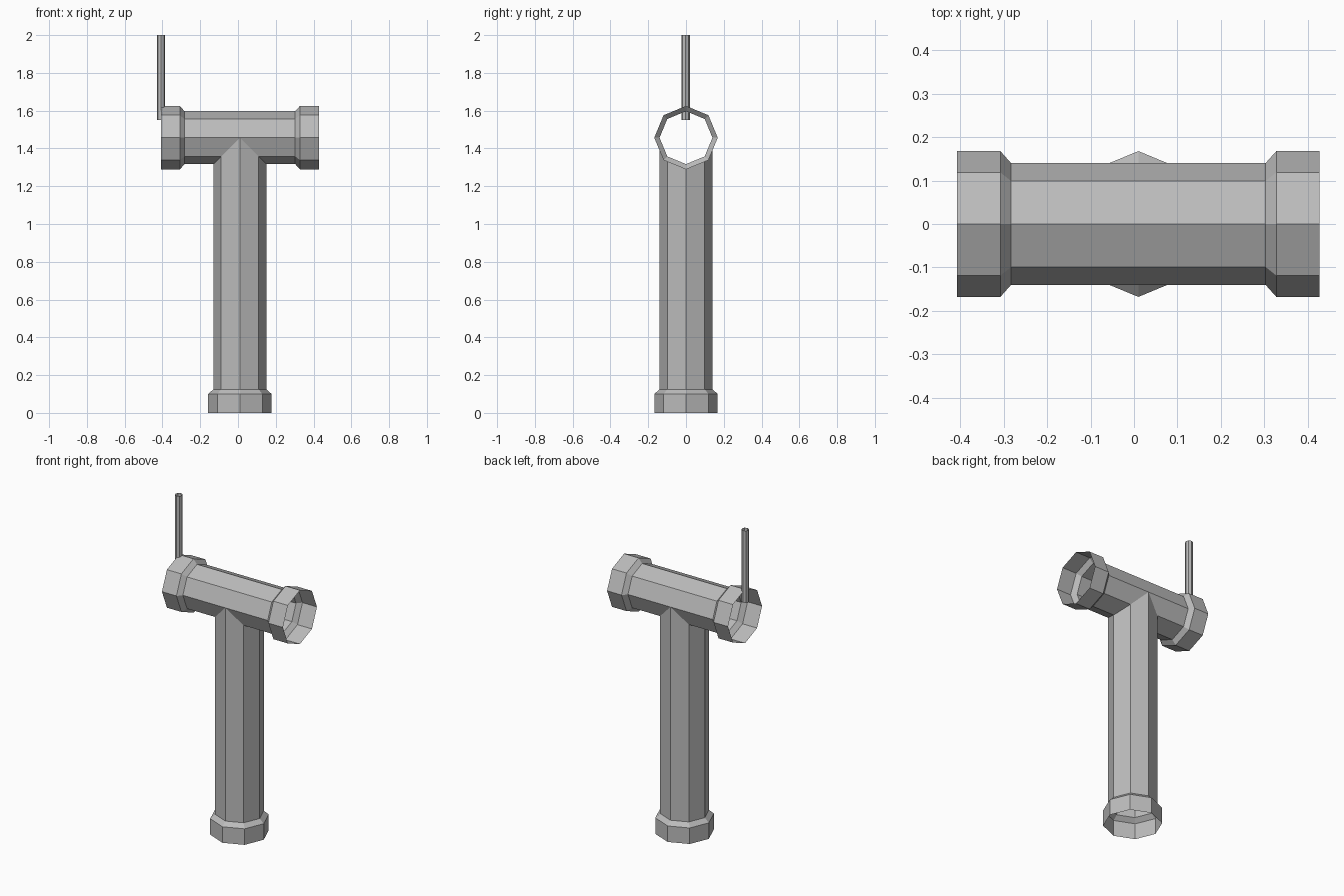
import bpy, bmesh, math
from mathutils import Vector

if "Cube" in bpy.data.objects:
    bpy.data.objects.remove(bpy.data.objects["Cube"])

SIDES = 8
PIPE, COLLAR = 0.14, 0.168      # radii
CX, AXIS_Z = 0.01, 1.457        # where the stem and crossbar axes meet

grey = bpy.data.materials.new("pipe grey")
grey.use_nodes = True
colour = (0.5, 0.5, 0.5, 1)
grey.diffuse_color = colour
grey.node_tree.nodes["Principled BSDF"].inputs["Base Color"].default_value = colour


def ring(radius, place):
    """Octagon with corners on the axes; place maps (u, v) to a point."""
    angles = [2 * math.pi * i / SIDES for i in range(SIDES)]
    return [Vector(place(radius * math.cos(a), radius * math.sin(a))) for a in angles]


def open_tube(name, rings):
    """Join successive rings into an open, thin-walled tube."""
    bm = bmesh.new()
    loops = [[bm.verts.new(p) for p in r] for r in rings]
    for a, b in zip(loops, loops[1:]):
        for i in range(SIDES):
            j = (i + 1) % SIDES
            bm.faces.new((a[i], a[j], b[j], b[i]))
    bmesh.ops.recalc_face_normals(bm, faces=bm.faces[:])
    # the walls have to face away from the tube's own axis
    face = bm.faces[0]
    middle = sum(rings[0] + rings[1], Vector()) / (2 * SIDES)
    if face.normal.dot(face.calc_center_median() - middle) < 0:
        bmesh.ops.reverse_faces(bm, faces=bm.faces[:])
    mesh = bpy.data.meshes.new(name)
    bm.to_mesh(mesh)
    bm.free()
    mesh.materials.append(grey)
    obj = bpy.data.objects.new(name, mesh)
    bpy.context.collection.objects.link(obj)
    return obj


# Stem: collar at the foot, mitred top that meets the crossbar
stem = [ring(r, lambda u, v, z=z: (CX + u, v, z))
        for r, z in ((COLLAR, 0), (COLLAR, 0.1), (PIPE, 0.125))]
stem.append(ring(PIPE, lambda u, v: (CX + u, v, AXIS_Z - abs(u))))
open_tube("stem_pipe", stem)

# Crossbar arms: collar at the end, lower half mitred around the stem
for name, side in (("left_arm", 1), ("right_arm", -1)):
    arm = [ring(r, lambda u, v, x=x: (CX + side * x, u, AXIS_Z + v))
           for r, x in ((COLLAR, 0.418), (COLLAR, 0.318), (PIPE, 0.293))]
    arm.append(ring(PIPE, lambda u, v: (CX + side * max(0, -v), u, AXIS_Z + v)))
    open_tube(name, arm)

# Thin upright rod standing through the rim of the right collar
open_tube("upright_rod", [ring(0.022, lambda u, v, z=z: (-0.408 + u, v - 0.002, z))
                          for z in (1.55, 2.0)])
